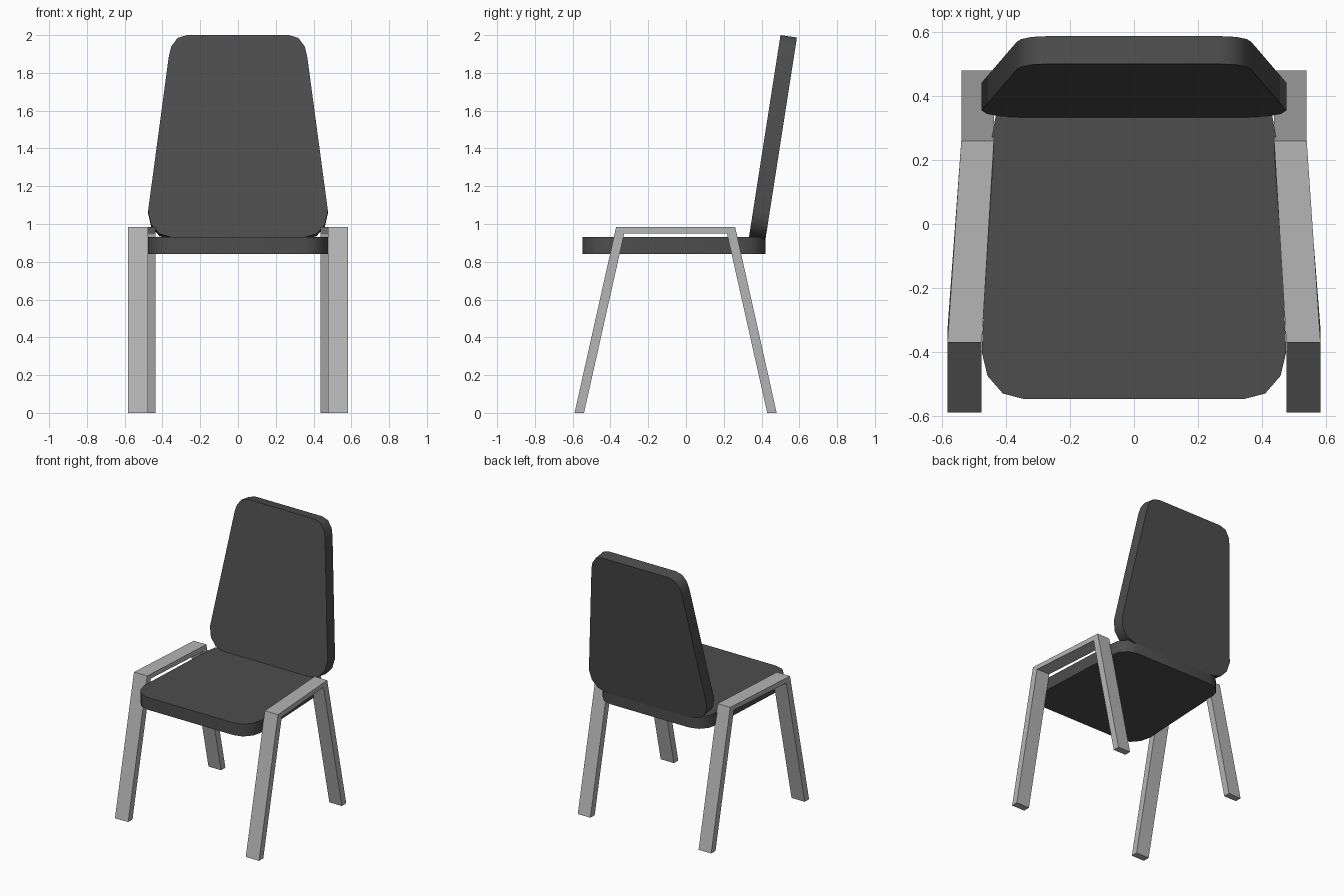
import bpy, bmesh, math
from mathutils import Vector

if "Cube" in bpy.data.objects:
    bpy.data.objects.remove(bpy.data.objects["Cube"])


def material(name, value):
    m = bpy.data.materials.new(name)
    m.diffuse_color = (value, value, value, 1)
    m.use_nodes = True
    m.node_tree.nodes["Principled BSDF"].inputs["Base Color"].default_value = m.diffuse_color
    return m


black = material("charcoal cushion", 0.075)
grey = material("grey frame", 0.46)


def prism(name, start, end, mat, smooth=False):
    """Solid between two matching outlines."""
    n = len(start)
    bm = bmesh.new()
    a = [bm.verts.new(p) for p in start]
    b = [bm.verts.new(p) for p in end]
    bm.faces.new(a)
    bm.faces.new(b[::-1])
    for i in range(n):
        j = (i + 1) % n
        bm.faces.new((a[i], b[i], b[j], a[j]))
    bmesh.ops.recalc_face_normals(bm, faces=bm.faces)
    mesh = bpy.data.meshes.new(name)
    bm.to_mesh(mesh)
    bm.free()
    mesh.materials.append(mat)
    ob = bpy.data.objects.new(name, mesh)
    bpy.context.collection.objects.link(ob)
    if smooth:
        bpy.ops.object.select_all(action='DESELECT')
        ob.select_set(True)
        bpy.context.view_layer.objects.active = ob
        bpy.ops.object.shade_smooth_by_angle(angle=math.radians(40))
    return ob


def mirrored(half):
    return half + [(-x, v) for x, v in reversed(half)]


# Seat cushion: tapered slab with rounded corners
seat = mirrored([(0.345, -0.547), (0.41, -0.53), (0.458, -0.475), (0.476, -0.40),
                 (0.443, 0.28), (0.43, 0.35), (0.385, 0.40), (0.32, 0.42)])
prism("seat", [(x, y, 0.84) for x, y in seat],
      [(x, y, 0.93) for x, y in seat], black, True)

# Backrest: tapered slab leaning backwards
back = mirrored([(0.345, 0.928), (0.415, 0.948), (0.46, 0.998), (0.476, 1.07),
                 (0.366, 1.89), (0.353, 1.94), (0.32, 1.985), (0.27, 2.0)])
front_face = [Vector((x, 0.333 + (z - 0.928) * 0.156, z)) for x, z in back]
prism("backrest", front_face,
      [p + Vector((0, 0.087, -0.013)) for p in front_face], black, True)

# Side frames: front leg, armrest bar and rear leg bent from one strip
profile = [(-0.59, 0), (-0.37, 0.985), (0.26, 0.985), (0.48, 0),
           (0.43, 0), (0.217, 0.95), (-0.327, 0.95), (-0.54, 0)]
for side, label in ((-1, "left"), (1, "right")):
    inner = [(side * (0.476 if y < 0 else 0.438), y, z) for y, z in profile]
    outer = [(side * (0.583 if y < 0 else 0.54), y, z) for y, z in profile]
    prism(label + "_leg_frame", inner, outer, grey)
